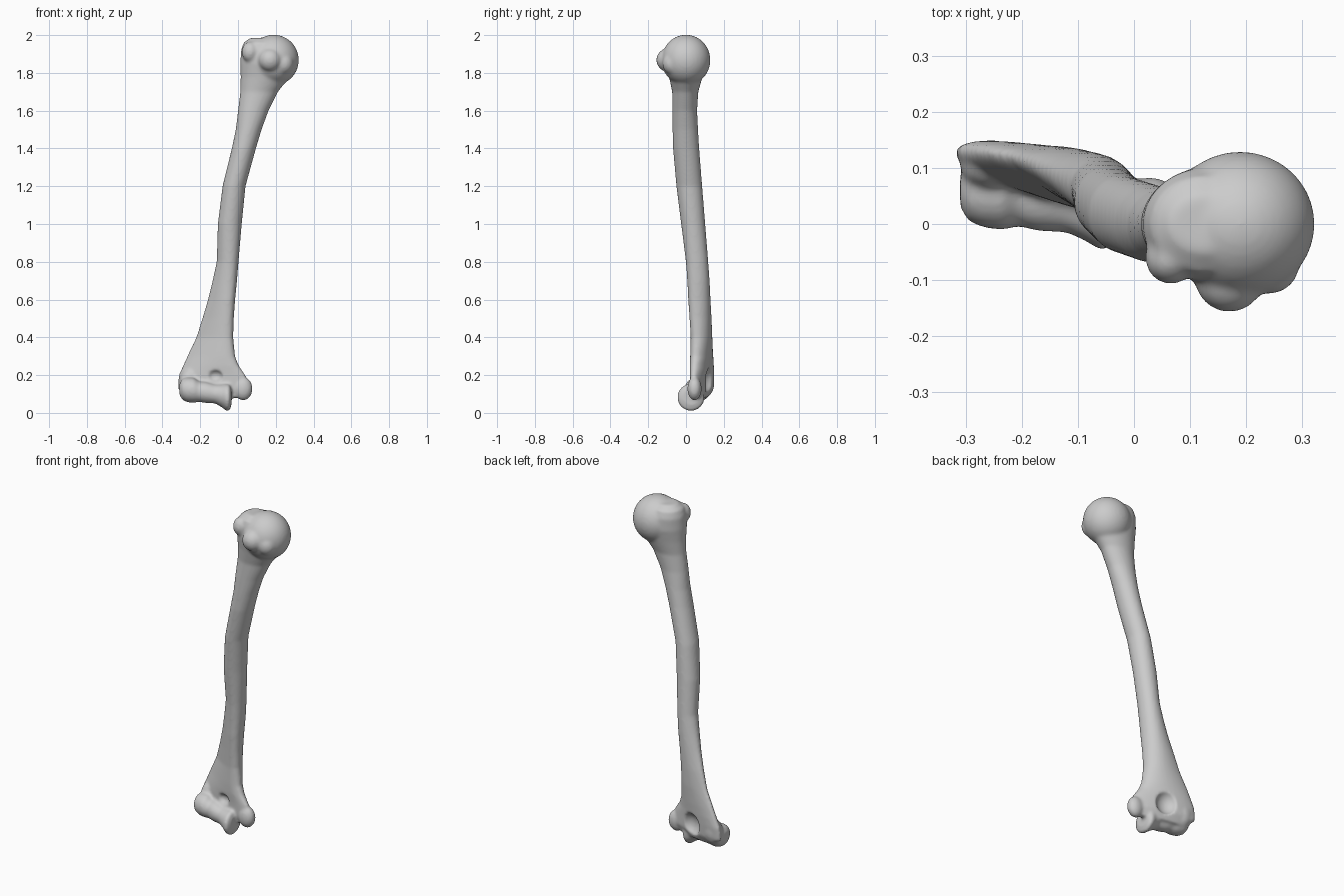
import bpy, bmesh
from math import sin, cos, pi
from mathutils import Matrix

bm = bmesh.new()
N = 40


def bridge(rings):
    """Skin a list of closed rings and cap both ends."""
    vs = [[bm.verts.new(p) for p in r] for r in rings]
    for a, b in zip(vs, vs[1:]):
        for i in range(N):
            j = (i + 1) % N
            bm.faces.new((a[i], a[j], b[j], b[i]))
    bm.faces.new(vs[0][::-1])
    bm.faces.new(vs[-1])


def section(z, xl, xr, yf, yb, taper=0, shear=0):
    """Bone cross-section: taper thins the outer edge, shear pushes it back."""
    pts = []
    for i in range(N):
        u, v = cos(2 * pi * i / N), sin(2 * pi * i / N)
        pts.append(((xl + xr) / 2 + (xr - xl) / 2 * u,
                    (yf + yb) / 2 + (yb - yf) / 2 * v * (1 + taper * u) - shear * u, z))
    return pts


def ellipsoid(target, loc, rad):
    m = Matrix.Translation(loc) @ Matrix.Diagonal((*rad, 1))
    bmesh.ops.create_uvsphere(target, u_segments=40, v_segments=24, radius=1, matrix=m)


# Shaft with flared ends
bridge([section(*s) for s in [
    (0.08, -0.27, 0.02, 0.05, 0.10, 0, 0.03),
    (0.13, -0.32, 0.06, 0.04, 0.125, 0, 0.045),
    (0.20, -0.315, 0.04, 0.04, 0.13, 0, 0.045),
    (0.25, -0.292, 0.005, 0.04, 0.135, 0.15, 0.042),
    (0.30, -0.27, -0.015, 0.042, 0.138, 0.3, 0.038),
    (0.40, -0.222, -0.025, 0.042, 0.138, 0.4, 0.03),
    (0.50, -0.19, -0.022, 0.032, 0.135, 0.35, 0.025),
    (0.60, -0.16, -0.015, 0.02, 0.13, 0.3, 0.018),
    (0.70, -0.135, -0.005, 0.01, 0.125, 0.2, 0.01),
    (0.80, -0.113, 0.003, 0.0, 0.118, 0.1, 0.005),
    (1.00, -0.107, 0.02, -0.026, 0.102),
    (1.20, -0.082, 0.04, -0.051, 0.086),
    (1.40, -0.033, 0.095, -0.069, 0.07),
    (1.50, -0.012, 0.125, -0.071, 0.064),
    (1.60, 0.0, 0.162, -0.072, 0.059),
    (1.70, 0.012, 0.212, -0.073, 0.065),
    (1.78, 0.014, 0.275, -0.09, 0.088),
    (1.85, 0.012, 0.29, -0.105, 0.105),
    (1.92, 0.016, 0.24, -0.10, 0.10),
    (1.96, 0.03, 0.21, -0.085, 0.085),
    (1.985, 0.065, 0.19, -0.05, 0.05)]])

# Trochlea and capitulum spool: x, centre y, centre z, radius
bridge([[(x, cy + r * cos(2 * pi * i / N), cz + r * sin(2 * pi * i / N)) for i in range(N)]
        for x, cy, cz, r in [
    (-0.31, 0.06, 0.125, 0.03), (-0.295, 0.06, 0.125, 0.055),
    (-0.27, 0.06, 0.122, 0.066), (-0.235, 0.055, 0.12, 0.066),
    (-0.205, 0.05, 0.112, 0.054), (-0.17, 0.043, 0.108, 0.056),
    (-0.12, 0.035, 0.10, 0.05), (-0.085, 0.03, 0.09, 0.061),
    (-0.06, 0.026, 0.082, 0.073), (-0.045, 0.026, 0.082, 0.07),
    (-0.035, 0.028, 0.085, 0.045)]])

# Head, tubercles and epicondyles
for loc, rad in [
    ((0.189, 0, 1.868), (0.133, 0.129, 0.134)),
    ((0.17, -0.095, 1.868), (0.062, 0.062, 0.062)),
    ((0.24, -0.07, 1.85), (0.055, 0.055, 0.06)),
    ((0.065, -0.06, 1.91), (0.045, 0.047, 0.055)),
    ((0.028, 0.045, 0.128), (0.049, 0.038, 0.062)),
    ((-0.255, 0.105, 0.16), (0.055, 0.045, 0.075)),
]:
    ellipsoid(bm, loc, rad)

bmesh.ops.recalc_face_normals(bm, faces=bm.faces)


def make(mesh_bm, name):
    me = bpy.data.meshes.new(name)
    mesh_bm.to_mesh(me)
    mesh_bm.free()
    ob = bpy.data.objects.new(name, me)
    bpy.context.collection.objects.link(ob)
    return ob


bone = make(bm, "upper_arm_bone")

# Hollows above the elbow joint, back and front
cb = bmesh.new()
ellipsoid(cb, (-0.115, 0.15, 0.17), (0.068, 0.065, 0.075))
cutter_back = make(cb, "back_hollow_cutter")
cb = bmesh.new()
ellipsoid(cb, (-0.125, 0.02, 0.195), (0.045, 0.04, 0.035))
cutter_front = make(cb, "front_hollow_cutter")


def remesh(size):
    m = bone.modifiers.new("fuse", 'REMESH')
    m.mode = 'VOXEL'
    m.voxel_size = size


# Fuse parts, carve hollows, soften the blends
remesh(0.007)
for c in (cutter_back, cutter_front):
    c.hide_render = True
    b = bone.modifiers.new("carve", 'BOOLEAN')
    b.operation = 'DIFFERENCE'
    b.solver = 'EXACT'
    b.object = c
remesh(0.007)
s = bone.modifiers.new("soften", 'SMOOTH')
s.factor = 0.5
s.iterations = 8

bpy.context.view_layer.objects.active = bone
bone.select_set(True)
for m in list(bone.modifiers):
    bpy.ops.object.modifier_apply(modifier=m.name)
for c in (cutter_back, cutter_front):
    bpy.data.objects.remove(c)
bpy.ops.object.shade_smooth()
